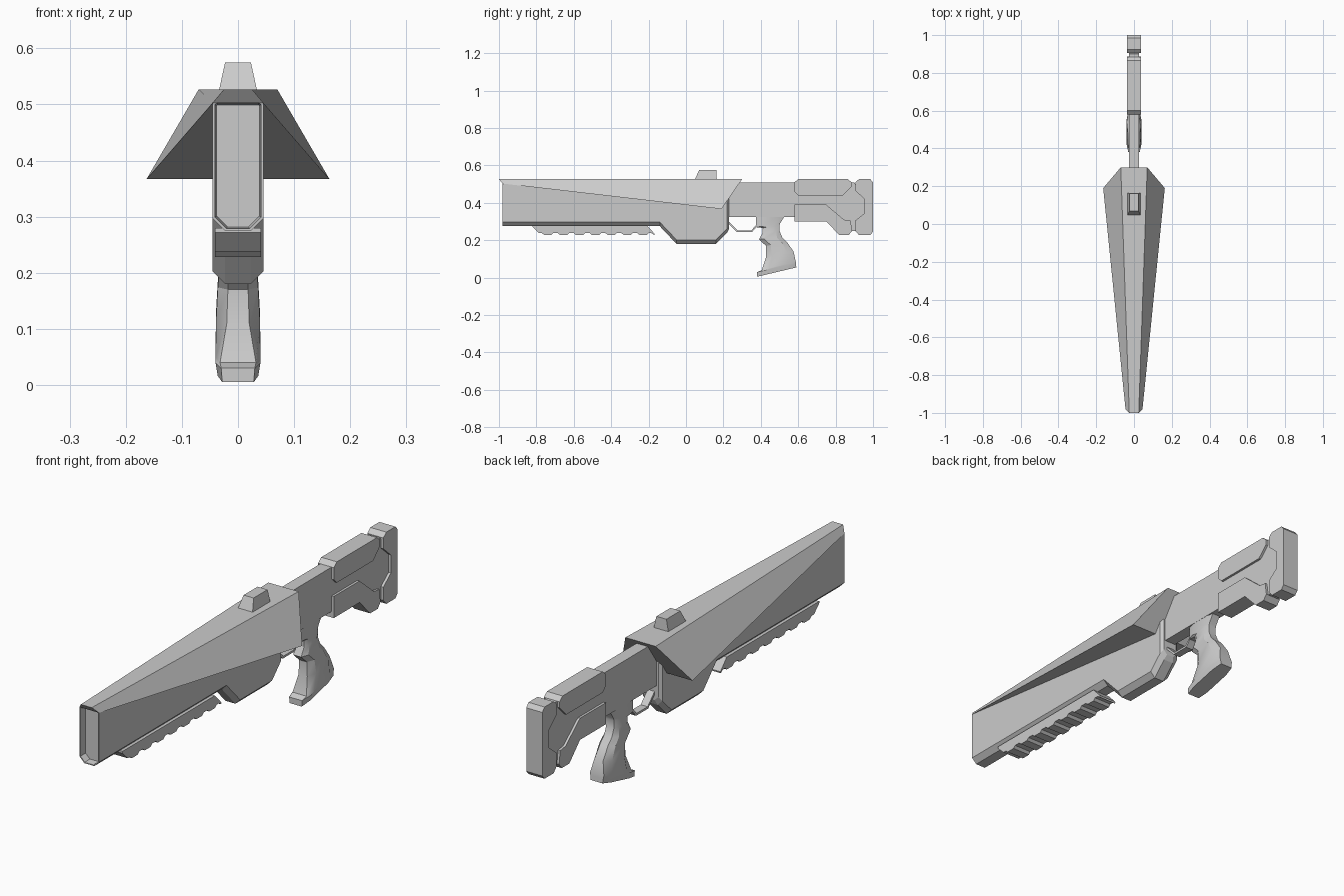
import bpy, bmesh


def make(name, verts, faces):
    bm = bmesh.new()
    vs = [bm.verts.new(v) for v in verts]
    for f in faces:
        bm.faces.new([vs[i] for i in f])
    bmesh.ops.recalc_face_normals(bm, faces=bm.faces[:])
    mesh = bpy.data.meshes.new(name)
    bm.to_mesh(mesh)
    bm.free()
    ob = bpy.data.objects.new(name, mesh)
    bpy.context.collection.objects.link(ob)
    return ob


def loft(name, sections):
    """Skin a list of equal-length rings and cap both ends."""
    n, m = len(sections[0]), len(sections)
    faces = [[i * n + j, i * n + (j + 1) % n, (i + 1) * n + (j + 1) % n, (i + 1) * n + j]
             for i in range(m - 1) for j in range(n)]
    faces += [list(range(n))[::-1], [(m - 1) * n + j for j in range(n)]]
    return make(name, [v for s in sections for v in s], faces)


def prism(name, profile, hw):
    """Side profile (y, z) extruded across x."""
    return loft(name, [[(x, y, z) for y, z in profile] for x in (-hw, hw)])


def octagon(y, zb, zt, inset=0.0):
    w, c = 0.045 - inset, 0.022 - inset * 0.4
    b, t = zb + inset, zt - inset
    half = [(w - c, b), (w, b + c), (w, t - c), (w - c, t)]
    return [(x, y, z) for x, z in half] + [(-x, y, z) for x, z in half[::-1]]


# Main housing with recessed front opening
T = 0.524
loft("main_housing", [
    octagon(-0.95, 0.275, T, 0.007), octagon(-0.98, 0.275, T, 0.004),
    octagon(-0.98, 0.275, T), octagon(-0.14, 0.275, T),
    octagon(-0.05, 0.18, T), octagon(0.16, 0.18, T),
    octagon(0.22, 0.24, T), octagon(0.23, 0.25, T, 0.012)])

# Flared top shroud
front = [(-0.025, -1.0, 0.527), (0.025, -1.0, 0.527), (0.045, -0.98, 0.503), (-0.045, -0.98, 0.503)]
rear = [(-0.07, 0.30, 0.527), (0.07, 0.30, 0.527), (0.163, 0.19, 0.367), (-0.163, 0.19, 0.367)]
loft("top_shroud", [front, rear])

# Sight block
loft("sight_block", [
    [(-0.035, 0.045, 0.52), (0.035, 0.045, 0.52), (0.035, 0.165, 0.52), (-0.035, 0.165, 0.52)],
    [(-0.023, 0.07, 0.575), (0.023, 0.07, 0.575), (0.023, 0.162, 0.575), (-0.023, 0.162, 0.575)]])

# Notched under rail
rail = [(-0.82, 0.28), (-0.82, 0.272), (-0.785, 0.238)]
for i in range(7):
    y = -0.77 + i * 0.085
    rail += [(y, 0.238), (y + 0.012, 0.228), (y + 0.05, 0.228), (y + 0.06, 0.238)]
rail += [(-0.185, 0.238), (-0.17, 0.228), (-0.168, 0.235), (-0.21, 0.28)]
prism("under_rail", rail, 0.041)

# Receiver and stock core
prism("stock_core", [
    (0.2, 0.51), (0.90, 0.51), (0.93, 0.46), (0.96, 0.42), (0.96, 0.34), (0.91, 0.29),
    (0.905, 0.25), (0.82, 0.25), (0.75, 0.31), (0.58, 0.325), (0.36, 0.325), (0.2, 0.325)], 0.026)

# Stock pads and butt
prism("upper_stock_pad", [
    (0.58, 0.51), (0.60, 0.527), (0.865, 0.527), (0.885, 0.51), (0.885, 0.485),
    (0.84, 0.44), (0.60, 0.44), (0.58, 0.46)], 0.036)
prism("lower_stock_pad", [
    (0.58, 0.39), (0.75, 0.39), (0.845, 0.31), (0.88, 0.305), (0.888, 0.25),
    (0.87, 0.228), (0.82, 0.228), (0.75, 0.30), (0.58, 0.30)], 0.036)
prism("butt_plate", [
    (0.925, 0.527), (0.985, 0.527), (1.0, 0.51), (1.0, 0.245), (0.985, 0.228), (0.925, 0.228),
    (0.905, 0.25), (0.905, 0.305), (0.955, 0.345), (0.955, 0.42), (0.905, 0.465), (0.905, 0.51)], 0.037)

# Trigger guard strip
outer = [(0.225, 0.29), (0.272, 0.243), (0.352, 0.243), (0.378, 0.272)]
inner = [(0.378, 0.284), (0.348, 0.252), (0.276, 0.252), (0.225, 0.303)]
prism("trigger_guard", outer + inner, 0.016)

# Pistol grip: front point, back point, half width, front face half width
rows = [
    (0.380, 0.005, 0.590, 0.055, 0.036, 0.028),
    (0.380, 0.030, 0.588, 0.075, 0.040, 0.030),
    (0.405, 0.040, 0.587, 0.085, 0.040, 0.032),
    (0.428, 0.110, 0.575, 0.140, 0.039, 0.020),
    (0.428, 0.170, 0.540, 0.190, 0.036, 0.018),
    (0.390, 0.205, 0.515, 0.215, 0.033, 0.018),
    (0.410, 0.240, 0.500, 0.250, 0.028, 0.018),
    (0.410, 0.266, 0.500, 0.280, 0.026, 0.018),
    (0.375, 0.270, 0.503, 0.290, 0.026, 0.018),
    (0.375, 0.330, 0.528, 0.330, 0.025, 0.018)]
rings = []
for fy, fz, by, bz, w, fw in rows:
    half = [(t, x) for t, x in ((0, fw), (0.22, w), (0.78, w), (1, fw))]
    pts = [(x, fy + (by - fy) * t, fz + (bz - fz) * t) for t, x in half]
    rings.append(pts + [(-x, y, z) for x, y, z in pts[::-1]])
grip = loft("pistol_grip", rings)
bpy.context.view_layer.objects.active = grip
grip.select_set(True)
bpy.ops.object.shade_smooth_by_angle(angle=0.45)
